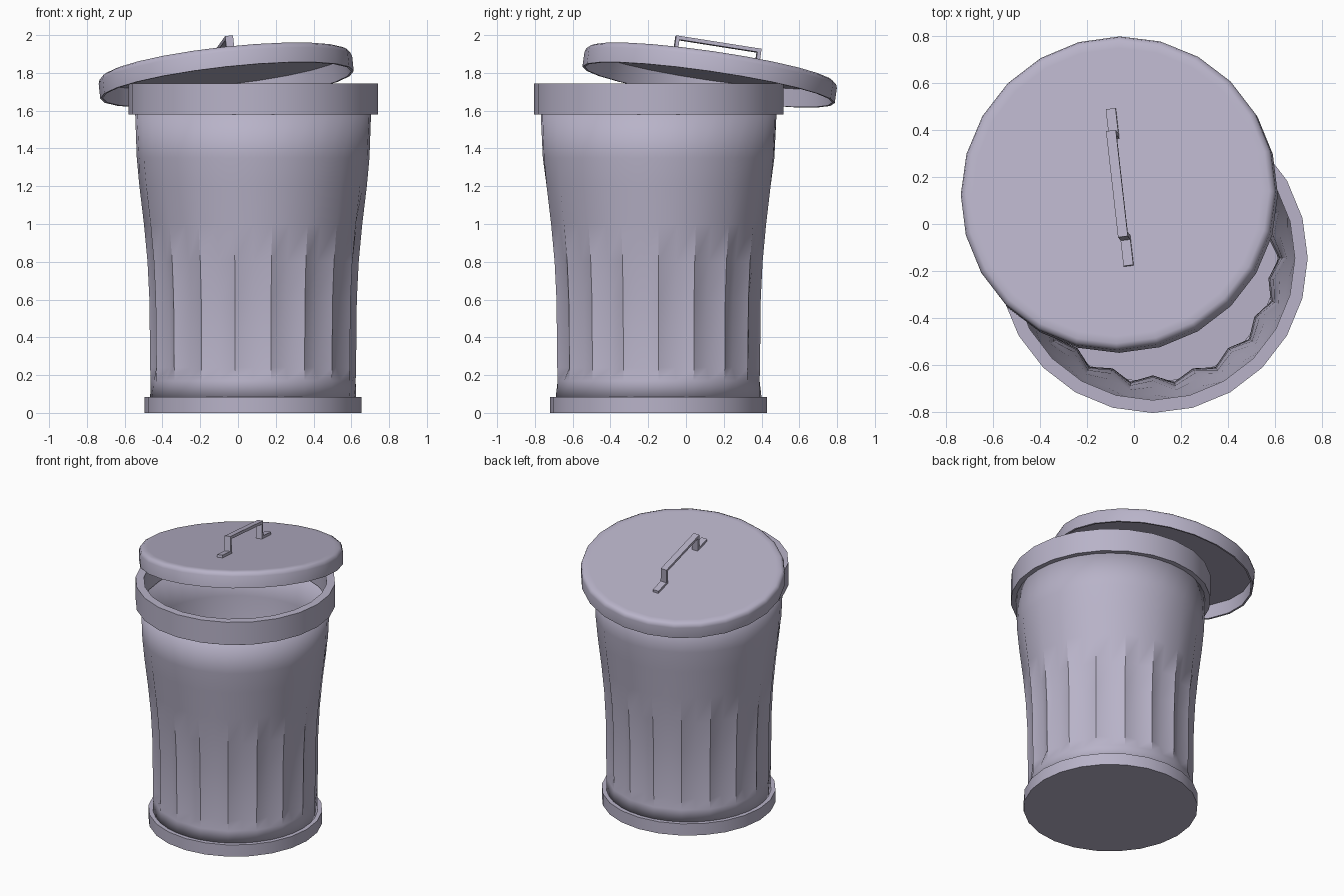
import bpy, bmesh
from math import sin, cos, pi, radians
from mathutils import Matrix, Vector

cube = bpy.data.objects.get("Cube")
if cube:
    bpy.data.objects.remove(cube, do_unlink=True)

# One dull lilac-grey metal for everything
metal = bpy.data.materials.new("lilac grey metal")
metal.use_nodes = True
colour = (0.48, 0.45, 0.58, 1)
metal.diffuse_color = colour
metal.node_tree.nodes["Principled BSDF"].inputs["Base Color"].default_value = colour


def finish(name, bm, matrix, angle=30):
    mesh = bpy.data.meshes.new(name)
    bm.to_mesh(mesh)
    bm.free()
    mesh.materials.append(metal)
    obj = bpy.data.objects.new(name, mesh)
    bpy.context.collection.objects.link(obj)
    obj.matrix_world = matrix
    bpy.ops.object.select_all(action='DESELECT')
    obj.select_set(True)
    bpy.context.view_layer.objects.active = obj
    bpy.ops.object.shade_smooth_by_angle(angle=radians(angle))
    return obj


def lathe(name, rows, sides, matrix, angle=30):
    """Revolve rows of (z, even radius, odd radius) about the local z axis."""
    bm = bmesh.new()
    rings = []
    for z, even, odd in rows:
        ring = []
        for i in range(sides):
            a = 2 * pi * i / sides - pi / 2
            r = odd if i % 2 else even
            ring.append(bm.verts.new((r * cos(a), r * sin(a), z)))
        rings.append(ring)
    for low, high in zip(rings, rings[1:]):
        for i in range(sides):
            j = (i + 1) % sides
            bm.faces.new((low[i], low[j], high[j], high[i]))
    bmesh.ops.remove_doubles(bm, verts=bm.verts, dist=1e-5)
    return finish(name, bm, matrix, angle)


def round_rows(profile):
    return [(z, r, r) for r, z in profile]


can = Matrix.Translation((0.08, -0.145, 0))

# Foot band with the bottom plate
lathe("base_band", round_rows([(0, 0), (0.575, 0), (0.575, 0.085), (0.53, 0.085)]), 24, can)

# Fluted wall: valleys on even corners, ridges on odd ones, fading out at both ends
body = lathe("fluted_body", [
    (0.08, 0.545, 0.545), (0.17, 0.533, 0.543), (0.24, 0.508, 0.545),
    (0.6, 0.515, 0.549), (0.8, 0.53, 0.559), (1.0, 0.557, 0.578),
    (1.2, 0.59, 0.602), (1.35, 0.613, 0.616), (1.6, 0.625, 0.625)], 36, can)
wall = body.modifiers.new("wall thickness", 'SOLIDIFY')
wall.thickness = 0.008
wall.offset = -1

# Top band
lathe("rim_band", round_rows([(0.605, 1.58), (0.66, 1.58), (0.66, 1.745),
                              (0.605, 1.745), (0.605, 1.58)]), 24, can)

# Tilted lid, a shallow shell open below
tilt = Vector((0, 0, 1)).rotation_difference(Vector((-0.11, 0.145, 1)))
lid = Matrix.Translation((-0.07, 0.135, 1.845)) @ tilt.to_matrix().to_4x4()
lathe("lid", round_rows([(0, -0.015), (0.65, -0.015), (0.662, -0.11), (0.675, -0.11),
                         (0.675, -0.03), (0.668, -0.01), (0.65, 0), (0.62, 0), (0, 0)]),
      24, lid, 45)

# Lid handle: bent strap outline, extruded across its width
half = [(0.21, 0.1), (0.21, 0), (0.34, 0), (0.34, 0.018), (0.23, 0.018), (0.23, 0.12)]
outline = half + [(-y, z) for y, z in reversed(half)]
bm = bmesh.new()
strap = bm.faces.new([bm.verts.new((-0.021, y, z)) for y, z in outline])
side = bmesh.ops.extrude_face_region(bm, geom=[strap])
bmesh.ops.translate(bm, vec=(0.042, 0, 0),
                    verts=[v for v in side["geom"] if isinstance(v, bmesh.types.BMVert)])
bmesh.ops.recalc_face_normals(bm, faces=bm.faces)
finish("lid_handle", bm,
       lid @ Matrix.Translation((0.01, 0.02, 0)) @ Matrix.Rotation(0.12, 4, 'Z'))
